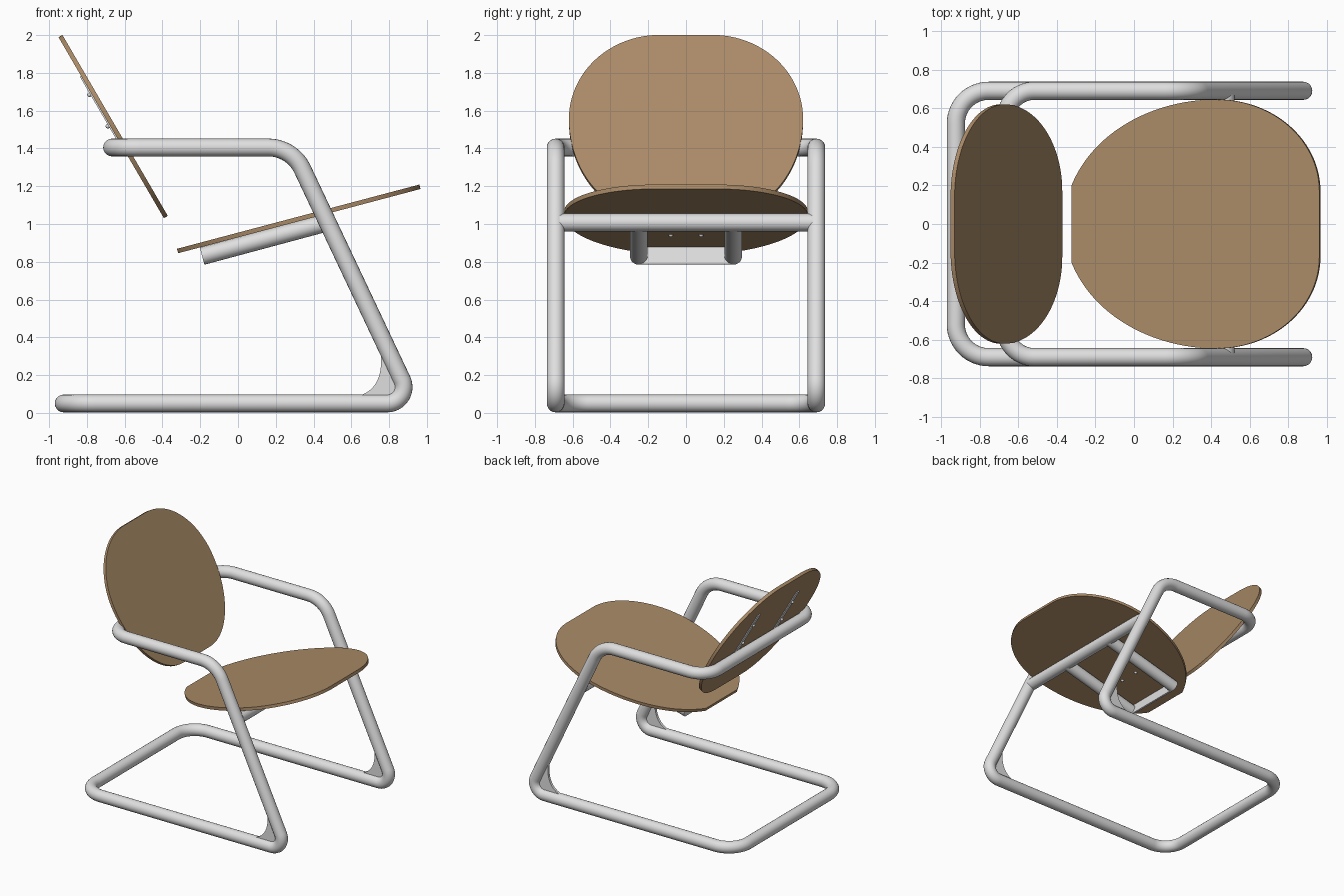
import bpy, bmesh, math
from mathutils import Vector as V

if "Cube" in bpy.data.objects:
    bpy.data.objects.remove(bpy.data.objects["Cube"])


def material(name, rgb):
    m = bpy.data.materials.new(name)
    m.diffuse_color = (*rgb, 1)
    m.use_nodes = True
    m.node_tree.nodes["Principled BSDF"].inputs["Base Color"].default_value = m.diffuse_color
    return m


METAL = material("light grey metal", (0.74, 0.74, 0.74))
WOOD = material("brown wood", (0.40, 0.255, 0.135))
R = 0.047


def finish(ob, mat, angle=35):
    ob.data.materials.clear()
    ob.data.materials.append(mat)
    bpy.ops.object.select_all(action='DESELECT')
    ob.select_set(True)
    bpy.context.view_layer.objects.active = ob
    bpy.ops.object.shade_smooth_by_angle(angle=math.radians(angle))
    return ob


def from_bmesh(name, bm, mat):
    bmesh.ops.recalc_face_normals(bm, faces=bm.faces)
    me = bpy.data.meshes.new(name)
    bm.to_mesh(me)
    bm.free()
    ob = bpy.data.objects.new(name, me)
    bpy.context.collection.objects.link(ob)
    return finish(ob, mat)


def tube(name, pts, closed=False, r=R):
    cu = bpy.data.curves.new(name, 'CURVE')
    cu.dimensions = '3D'
    cu.bevel_depth, cu.bevel_resolution = r, 8
    cu.use_fill_caps = not closed
    sp = cu.splines.new('POLY')
    sp.points.add(len(pts) - 1)
    for p, q in zip(sp.points, pts):
        p.co = (*q, 1)
    sp.use_cyclic_u = closed
    ob = bpy.data.objects.new(name, cu)
    bpy.context.collection.objects.link(ob)
    bpy.ops.object.select_all(action='DESELECT')
    ob.select_set(True)
    bpy.context.view_layer.objects.active = ob
    bpy.ops.object.convert(target='MESH')
    return finish(bpy.context.object, METAL)


def fillet(p0, p, p1, t, n=14):
    """Circular arc rounding corner p, with tangent length t."""
    a, b = (p0 - p).normalized(), (p1 - p).normalized()
    half = a.angle(b) / 2
    mid = (a + b).normalized()
    c = p + mid * (t / math.cos(half))
    r = t * math.tan(half)
    side = (b - a).normalized()
    sweep = math.pi / 2 - half
    return [c - mid * r * math.cos(s) + side * r * math.sin(s)
            for s in (sweep * (2 * i / n - 1) for i in range(n + 1))]


def prism(name, pts, offset, mat):
    """Flat outline extruded by an offset and centred on its plane."""
    bm = bmesh.new()
    f = bm.faces.new([bm.verts.new(p - offset / 2) for p in pts])
    ext = bmesh.ops.extrude_face_region(bm, geom=[f])
    bmesh.ops.translate(bm, vec=offset,
                        verts=[v for v in ext['geom'] if isinstance(v, bmesh.types.BMVert)])
    return from_bmesh(name, bm, mat)


def screw(name, loc):
    bm = bmesh.new()
    bmesh.ops.create_uvsphere(bm, u_segments=12, v_segments=8, radius=0.012)
    bmesh.ops.translate(bm, vec=loc, verts=bm.verts)
    return from_bmesh(name, bm, METAL)


# Continuous bent tube frame: arms, legs, floor runners
side = [(-0.667, 1.405, 0.15), (0.287, 1.405, 0.127), (0.927, 0.05, 0.137), (-0.923, 0.05, 0.17)]
corners = [(V((x, -0.69, z)), t) for x, z, t in side]
corners += [(V((x, 0.69, z)), t) for x, z, t in reversed(side)]
path = []
for i, (p, t) in enumerate(corners):
    path += fillet(corners[i - 1][0], p, corners[(i + 1) % len(corners)][0], t)
tube("tube_frame", path, closed=True)

# Gusset webs in the lower front bends
for y, s in ((-0.69, "left"), (0.69, "right")):
    g0, g1, g2 = V((0.62, y, 0.085)), V((0.79, y, 0.12)), V((0.75, y, 0.36))
    arc = [g0 * (1 - k) ** 2 + g1 * 2 * k * (1 - k) + g2 * k * k
           for k in (i / 14 for i in range(15))]
    prism("gusset_" + s, arc + [V((0.81, y, 0.28)), V((0.87, y, 0.14)), V((0.79, y, 0.05)), V((0.62, y, 0.05))],
          V((0, 0.02, 0)), METAL)


# Wooden panels: half outline (distance, half width) mirrored onto a tilted plane
def panel(name, start, end, half):
    start, end = V(start), V(end)
    normal = (end - start).cross(V((0, 1, 0))).normalized()
    lo, hi = half[-1][0], half[0][0]
    full = half + [(u, -y) for u, y in reversed(half)]
    pts = [start.lerp(end, (u - lo) / (hi - lo)) + V((0, y, 0)) for u, y in full]
    return prism(name, pts, normal * 0.024, WOOD)


N = 24
quarter = [math.pi / 2 * i / N for i in range(N + 1)]
rear = math.asin(0.95)
seat = [(0.43 + 0.533 * math.cos(a), 0.17 + 0.475 * math.sin(a)) for a in quarter]
seat += [(0.43 - 0.789 * math.sin(rear * i / N), 0.645 * math.cos(rear * i / N)) for i in range(1, N + 1)]
panel("seat", (-0.32, 0, 0.857), (0.963, 0, 1.197), seat)

back = [(1.55 + 0.445 * math.cos(a), 0.14 + 0.48 * math.sin(a)) for a in quarter]
back += [(1.55 - 0.513 * math.sin(a), 0.17 + 0.45 * math.cos(a)) for a in quarter[1:]]
panel("backrest", (-0.382, 0, 1.037), (-0.94, 0, 1.995), back)

# Seat support: cross tube, two bearers and an end plate
tube("seat_cross_tube", [V((0.473, -0.67, 1.008)), V((0.473, 0.67, 1.008))])
for y, s in ((-0.25, "left"), (0.25, "right")):
    tube("seat_bearer_" + s, [V((-0.19, y, 0.83)), V((0.473, y, 1.008))])
up = V((-0.259, 0, 0.966)) * R
c, w = V((-0.183, 0, 0.832)), V((0, 0.25, 0))
prism("bearer_end_plate", [c - w - up, c + w - up, c + w + up, c - w + up],
      V((0.012, 0, 0.003)), METAL)
for y in (-0.08, 0.08):
    screw("seat_screw", V((0.05, y, 0.942)))

# Fixing strips with screws behind the backrest
n, w = V((-0.864, 0, -0.503)), V((0, 0.02, 0))
for y, s in ((-0.25, "left"), (0.25, "right")):
    a = V((-0.618, y, 1.443)) + n * 0.016
    b = V((-0.82, y, 1.79)) + n * 0.016
    prism("back_strip_" + s, [a - w, a + w, b + w, b - w], n * 0.008, METAL)
    for k in (0.25, 0.73):
        screw("back_screw_" + s, a.lerp(b, k) + n * 0.008)
